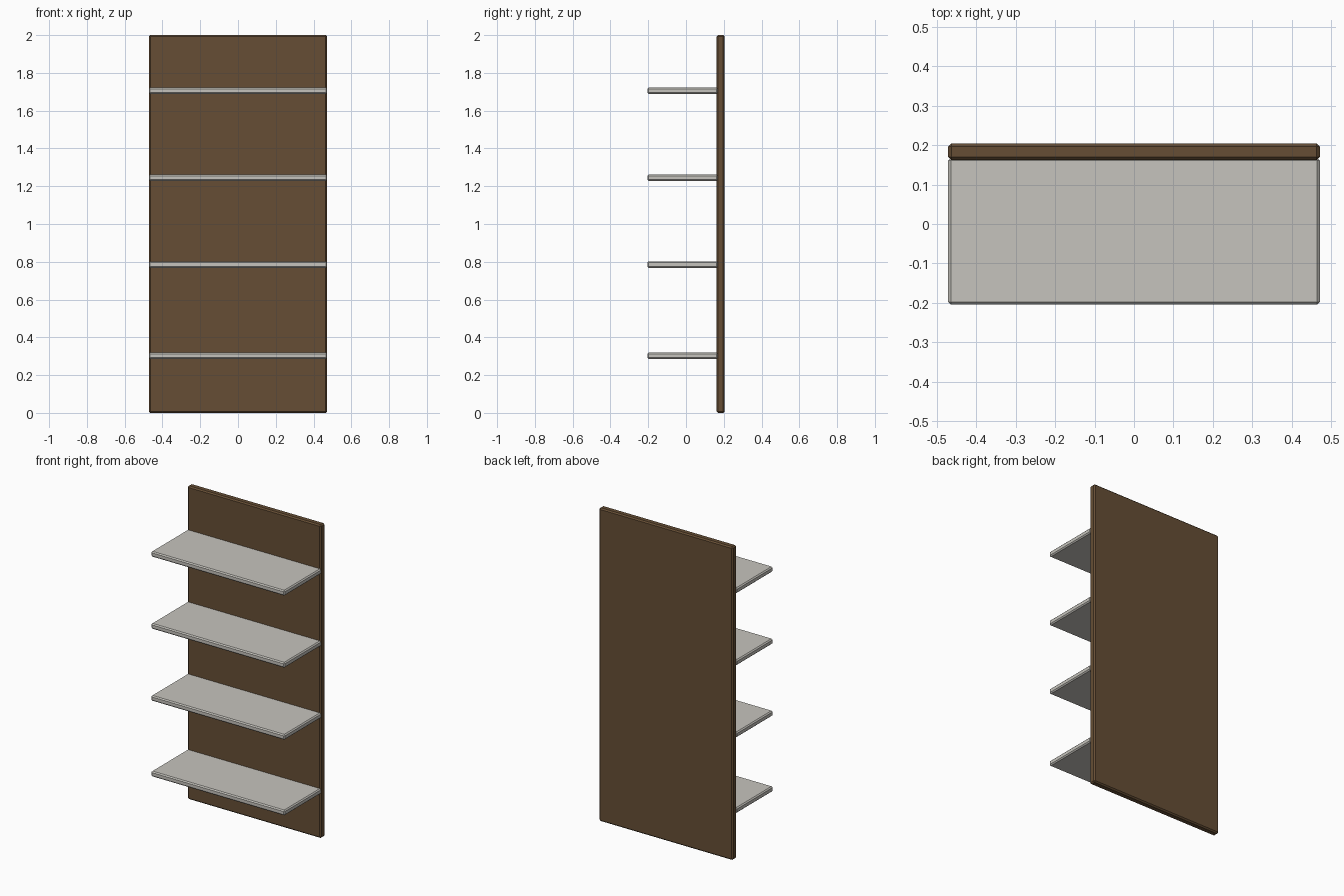
import bpy

if "Cube" in bpy.data.objects:
    bpy.data.objects.remove(bpy.data.objects["Cube"])


def material(name, color):
    m = bpy.data.materials.new(name)
    m.diffuse_color = (*color, 1.0)
    m.use_nodes = True
    m.node_tree.nodes["Principled BSDF"].inputs["Base Color"].default_value = m.diffuse_color
    return m


def board(name, x, y, z, mat, chamfer):
    """Box between the given (min, max) ranges with chamfered edges."""
    bpy.ops.mesh.primitive_cube_add(size=1)
    ob = bpy.context.object
    ob.name = name
    ob.location = [(a + b) / 2 for a, b in (x, y, z)]
    ob.scale = [b - a for a, b in (x, y, z)]
    bpy.ops.object.transform_apply(location=False, rotation=False, scale=True)
    bevel = ob.modifiers.new("chamfer", 'BEVEL')
    bevel.width = chamfer
    bevel.segments = 1
    ob.data.materials.append(mat)
    return ob


wood = material("dark wood", (0.133, 0.076, 0.035))
grey = material("warm light grey", (0.565, 0.55, 0.51))

# Upright back panel
board("back_panel", (-0.472, 0.472), (0.162, 0.205), (0, 2), wood, 0.008)

# Four cantilevered shelves
for i, z in enumerate((0.302, 0.785, 1.245, 1.705)):
    board(f"shelf_{i + 1}", (-0.472, 0.472), (-0.205, 0.168),
          (z - 0.017, z + 0.017), grey, 0.007)
